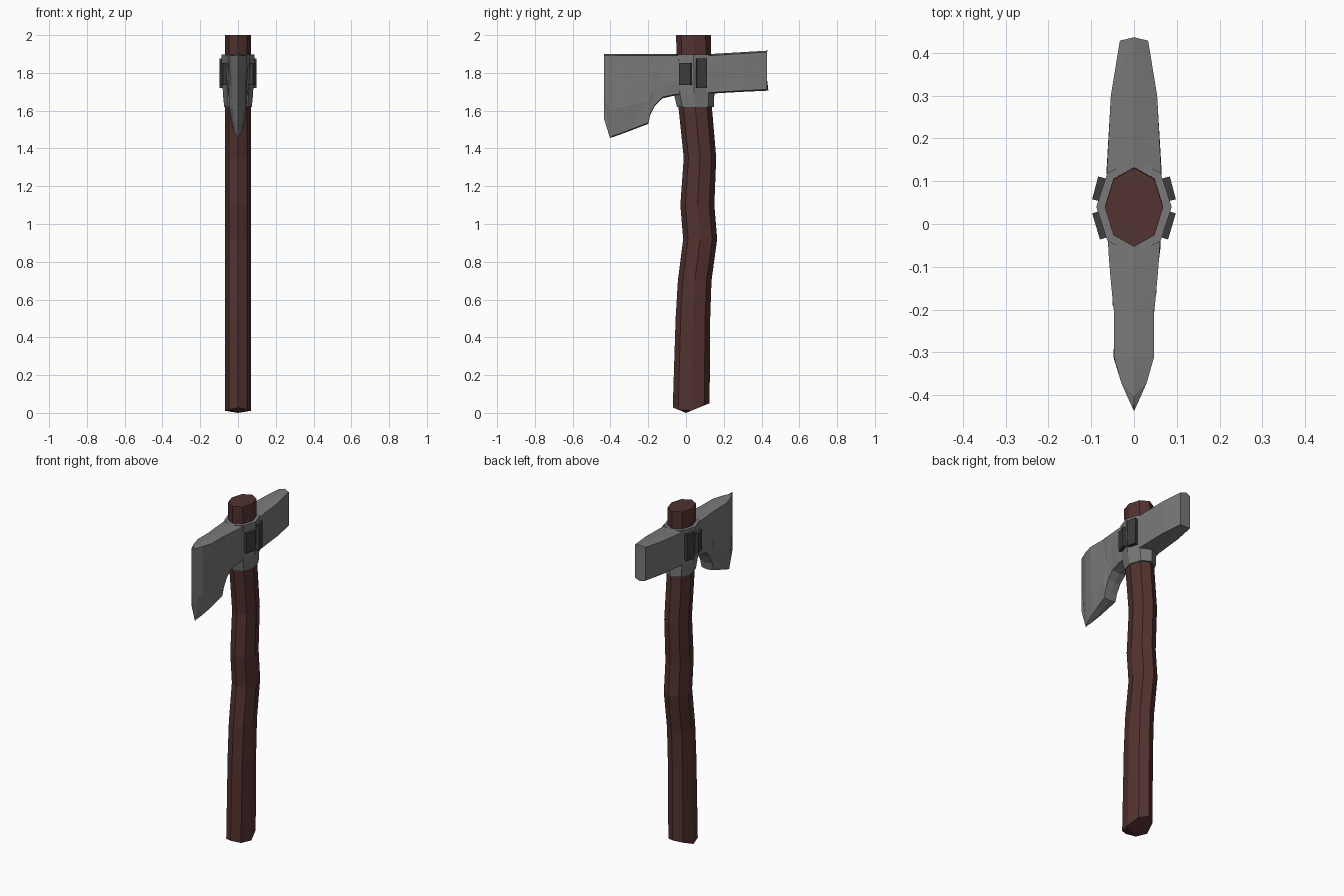
import bpy, bmesh, math, random
from mathutils import Vector

if "Cube" in bpy.data.objects:
    bpy.data.objects.remove(bpy.data.objects["Cube"])
random.seed(4)


def material(name, rgb):
    m = bpy.data.materials.new(name)
    m.diffuse_color = (*rgb, 1)
    m.use_nodes = True
    m.node_tree.nodes["Principled BSDF"].inputs["Base Color"].default_value = m.diffuse_color
    return m


WOOD = material("dark_wood", (0.085, 0.032, 0.029))
STEEL = material("steel", (0.19, 0.19, 0.19))
IRON = material("dark_iron", (0.045, 0.045, 0.045))


def loft(name, rings, mat, triangulate=False, start_tip=None):
    """Skin equal-length rings of points and cap both ends."""
    bm = bmesh.new()
    rows = [[bm.verts.new(p) for p in r] for r in rings]
    n = len(rows[0])
    for k, (a, b) in enumerate(zip(rows, rows[1:])):
        for i in range(n):
            j = (i + 1) % n
            q = (a[i], a[j], b[j], b[i])
            if not triangulate:
                bm.faces.new(q)
            elif (i + k) % 2:
                bm.faces.new((q[0], q[1], q[2]))
                bm.faces.new((q[0], q[2], q[3]))
            else:
                bm.faces.new((q[0], q[1], q[3]))
                bm.faces.new((q[1], q[2], q[3]))
    if start_tip:
        tip = bm.verts.new(start_tip)
        for i in range(n):
            bm.faces.new((tip, rows[0][(i + 1) % n], rows[0][i]))
    else:
        bm.faces.new(rows[0][::-1])
    bm.faces.new(rows[-1])
    bmesh.ops.remove_doubles(bm, verts=bm.verts, dist=0.0005)
    bmesh.ops.recalc_face_normals(bm, faces=bm.faces)
    me = bpy.data.meshes.new(name)
    bm.to_mesh(me)
    bm.free()
    me.materials.append(mat)
    ob = bpy.data.objects.new(name, me)
    bpy.context.collection.objects.link(ob)
    return ob


def octagon(cy, rx, ry, z):
    return [Vector((rx * math.cos(i * math.pi / 4), cy + ry * math.sin(i * math.pi / 4), z))
            for i in range(8)]


# Crooked eight-sided handle with a chipped, slanted foot: (z, y min, y max)
profile = [(0, -0.07, 0.125), (0.5, -0.055, 0.128), (0.7, -0.043, 0.135), (0.92, -0.015, 0.165),
           (1.1, -0.03, 0.15), (1.35, -0.012, 0.16), (1.62, -0.04, 0.137), (2.0, -0.053, 0.131)]
rings = [octagon((a + b) / 2, 0.068, (b - a) / 2, z) for z, a, b in profile]
for p in rings[0]:
    p.z = 0.41 * abs(p.y)
loft("handle", rings, WOOD, start_tip=(0, 0, 0))

# Collar around the handle
loft("collar", [octagon(0.05, 0.073, 0.098, 1.62), octagon(0.043, 0.08, 0.107, 1.69),
                octagon(0.04, 0.088, 0.112, 1.898)], STEEL)

# Blade and poll in one skin: (y, half width, half width at bottom, top z, bottom z)
stations = [(-0.435, 0.001, 0.001, 1.9, 1.56), (-0.402, 0.016, 0.002, 1.9, 1.455),
            (-0.37, 0.030, 0.012, 1.9, 1.466), (-0.31, 0.047, 0.024, 1.9, 1.488),
            (-0.20, 0.047, 0.038, 1.9, 1.53), (-0.19, 0.049, 0.040, 1.9, 1.575),
            (-0.165, 0.051, 0.042, 1.9, 1.625), (-0.125, 0.055, 0.045, 1.9, 1.665),
            (-0.06, 0.060, 0.052, 1.9, 1.68), (0.13, 0.063, 0.060, 1.9, 1.69),
            (0.3, 0.054, 0.052, 1.91, 1.70), (0.428, 0.033, 0.033, 1.918, 1.706)]
rings = []
for y, w, wb, top, bot in stations:
    amp = 0.006 if w > 0.04 else 0
    sides = []
    for s in (1, -1):
        col = []
        for t in (0, 0.33, 0.67, 1):
            dent = random.uniform(-amp, amp * 0.3) if 0 < t < 1 else 0
            width = w if t < 1 else wb
            z = top - 0.008 + (bot - top + 0.014) * t
            col.append(Vector((s * (width + dent), y, z)))
        sides.append(col)
    ridge = 0.008 if y > 0.4 else 0
    rings.append([Vector((0, y + ridge, top))] + sides[0]
                 + [Vector((0, y + ridge, bot))] + sides[1][::-1])
loft("axe_head", rings, STEEL, triangulate=True)

# Dark plates on the collar flanks: (y start, y end, x start, x end, z low, z high)
for name, y0, y1, x0, x1, z0, z1 in [("front", -0.033, 0.028, 0.069, 0.087, 1.735, 1.853),
                                     ("rear", 0.055, 0.108, 0.087, 0.073, 1.72, 1.876)]:
    for side, s in (("right", 1), ("left", -1)):
        out = Vector((y1 - y0, x0 - x1)).normalized() * 0.011
        quad = [(x0 - out.x, y0 - out.y), (x0 + out.x, y0 + out.y),
                (x1 + out.x, y1 + out.y), (x1 - out.x, y1 - out.y)]
        loft(f"{side}_{name}_plate", [[Vector((s * x, y, z)) for x, y in quad]
                                      for z in (z0, z1)], IRON)
